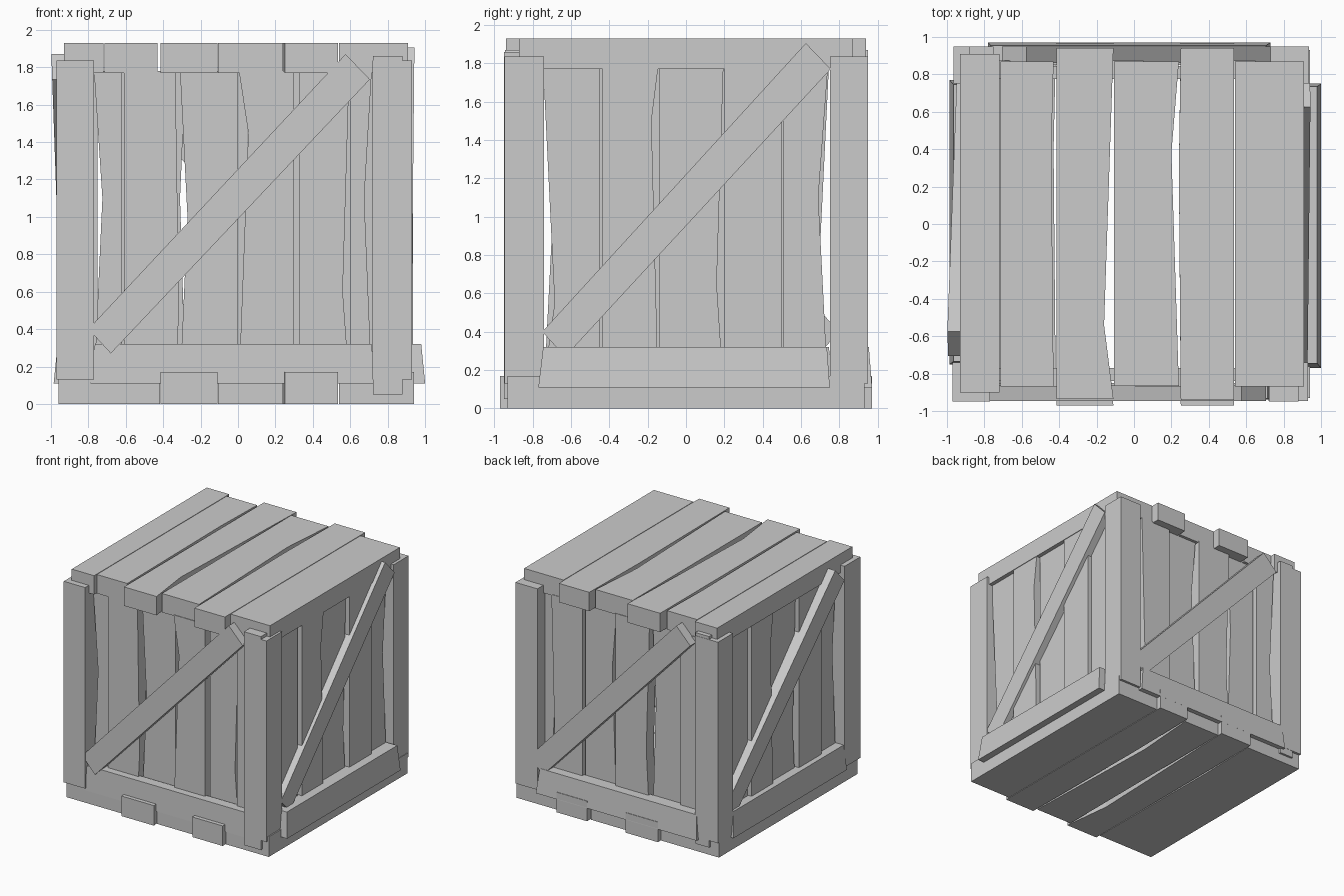
import bpy, bmesh, math

if "Cube" in bpy.data.objects:
    bpy.data.objects.remove(bpy.data.objects["Cube"])

# Side frames: u runs along the face, v up, d outwards
SIDES = {
    "front": lambda u, v, d: (u, -d, v),
    "right": lambda u, v, d: (d, u, v),
    "back":  lambda u, v, d: (-u, d, v),
    "left":  lambda u, v, d: (-d, -u, v),
    "flat":  lambda u, v, d: (u, v, d),
}


def board(name, side, outline, d0, d1, lean=0.0):
    """Extrude a 2D outline between depths d0 and d1 on one side of the crate."""
    f = SIDES[side]
    vc = sum(p[1] for p in outline) / len(outline)
    bm = bmesh.new()
    lo = [bm.verts.new(f(u, v, d0)) for u, v in outline]
    hi = [bm.verts.new(f(u, v, d1 + lean * (v - vc))) for u, v in outline]
    bm.faces.new(lo)
    bm.faces.new(hi[::-1])
    n = len(outline)
    for i in range(n):
        j = (i + 1) % n
        bm.faces.new((lo[i], hi[i], hi[j], lo[j]))
    bmesh.ops.recalc_face_normals(bm, faces=bm.faces)
    me = bpy.data.meshes.new(name)
    bm.to_mesh(me)
    bm.free()
    ob = bpy.data.objects.new(name, me)
    bpy.context.collection.objects.link(ob)
    return ob


def rect(u0, u1, v0, v1):
    return [(u0, v0), (u1, v0), (u1, v1), (u0, v1)]


def worn(u0, u1, v0, v1, left=None, right=None):
    """Rectangle whose long edges may have one notch (position, depth)."""
    pts = [(u0, v0), (u1, v0)]
    if right:
        pts.append((u1 - right[1], right[0]))
    pts += [(u1, v1), (u0, v1)]
    if left:
        pts.append((u0 + left[1], left[0]))
    return pts


# Lid and floor planks: x range, y range, notches
PLANKS = [
    (-.93, -.72, -.90, .91, None, None),
    (-.715, -.43, -.87, .87, None, (.4, .012)),
    (-.415, -.11, -.935, .94, None, (-.54, .05)),
    (-.108, .24, -.865, .87, None, (.38, .04)),
    (.25, .535, -.94, .94, (.3, -.01), None),
    (.54, .91, -.87, .87, None, None),
]
for i, (x0, x1, y0, y1, l, r) in enumerate(PLANKS):
    board(f"lid_plank_{i + 1}", "flat", worn(x0, x1, y0, y1, l, r), 1.77, 1.93)
    a = x0 - .03 if i == 0 else x0
    b = x1 + .03 if i == 5 else x1 + (.012 if i in (0, 1) else 0)
    e = .97 if i in (2, 4) else .93
    board(f"floor_plank_{i + 1}", "flat", worn(a, b, -e, e, l, r), 0, .17)

# Wall planks: left and right edges, notches, and outer depth for each side
FRONT = [
    (-.77, -.62, (1.1, .045), None), (-.61, -.335, None, (.5, -.02)),
    (-.31, .0, (1.0, .04), None), (.005, .30, (1.45, .05), None),
    (.325, .595, None, (.6, .035)), (.60, .715, None, (1.1, .04)),
]
BACK = [
    (-.77, -.66, None, (1.1, -.02)), (-.65, -.36, (.6, .03), None),
    (-.35, -.06, None, (1.3, .04)), (-.05, .27, None, (.7, .03)),
    (.28, .55, (1.1, .03), None), (.56, .74, None, (.9, .04)),
]
SIDE = [
    (-.745, -.45, (.55, .06), None), (-.435, -.145, None, (1.5, .035)),
    (-.14, .195, None, (.65, .035)), (.20, .50, None, None),
    (.505, .74, None, (1.1, .05)),
]
WALLS = {"front": (FRONT, .87), "back": (BACK, .875),
         "right": (SIDE, .905), "left": (SIDE, .92)}
for side, (planks, out) in WALLS.items():
    for i, (u0, u1, l, r) in enumerate(planks):
        step = .03 if i % 2 == 0 else 0
        board(f"{side}_wall_plank_{i + 1}", side,
              worn(u0, u1, .12, 1.78, l, r), out - .1, out - step)

# Bottom rail on each side, leaning out at its foot
RAILS = {"front": (-.79, .73, .935, -.03), "right": (-.77, .75, .99, -.1),
         "back": (-.73, .78, .962, -.08), "left": (-.77, .75, .975, -.1)}
for side, (u0, u1, d, lean) in RAILS.items():
    board(f"{side}_rail", side,
          [(u0, .11), (u1, .11), (u1 - .015, .32), (u0 + .025, .32)], .85, d, lean)

# Diagonal brace on each side
BRACES = {"front": (.945, 0), "right": (.935, .01), "back": (.95, 0), "left": (.97, .035)}
for side, (d, lean) in BRACES.items():
    s = .05 if side == "right" else 0
    board(f"{side}_brace", side,
          [(-.68 + s, .27), (.705 + s, 1.77 if s else 1.735), (.575 + s, 1.905 if s else 1.87),
           (-.80 + s, .40)], .86, d, lean)

# Corner posts
for name, x0, x1, y0, y1 in (
    ("front_left_post", -.97, -.77, -.95, -.74),
    ("front_right_post", .72, .93, -.947, -.74),
    ("back_left_post", -.965, -.75, .75, .95),
    ("back_right_post", .73, .935, .75, .95),
):
    board(name, "flat", rect(x0, x1, y0, y1), .13, 1.835)

# Battens set into two opposite posts, showing at their ends
board("front_right_batten", "front", rect(.722, .88, .05, 1.86), .87, .95)
board("back_left_batten", "back", rect(.752, .88, .07, 1.86), .88, .948)
